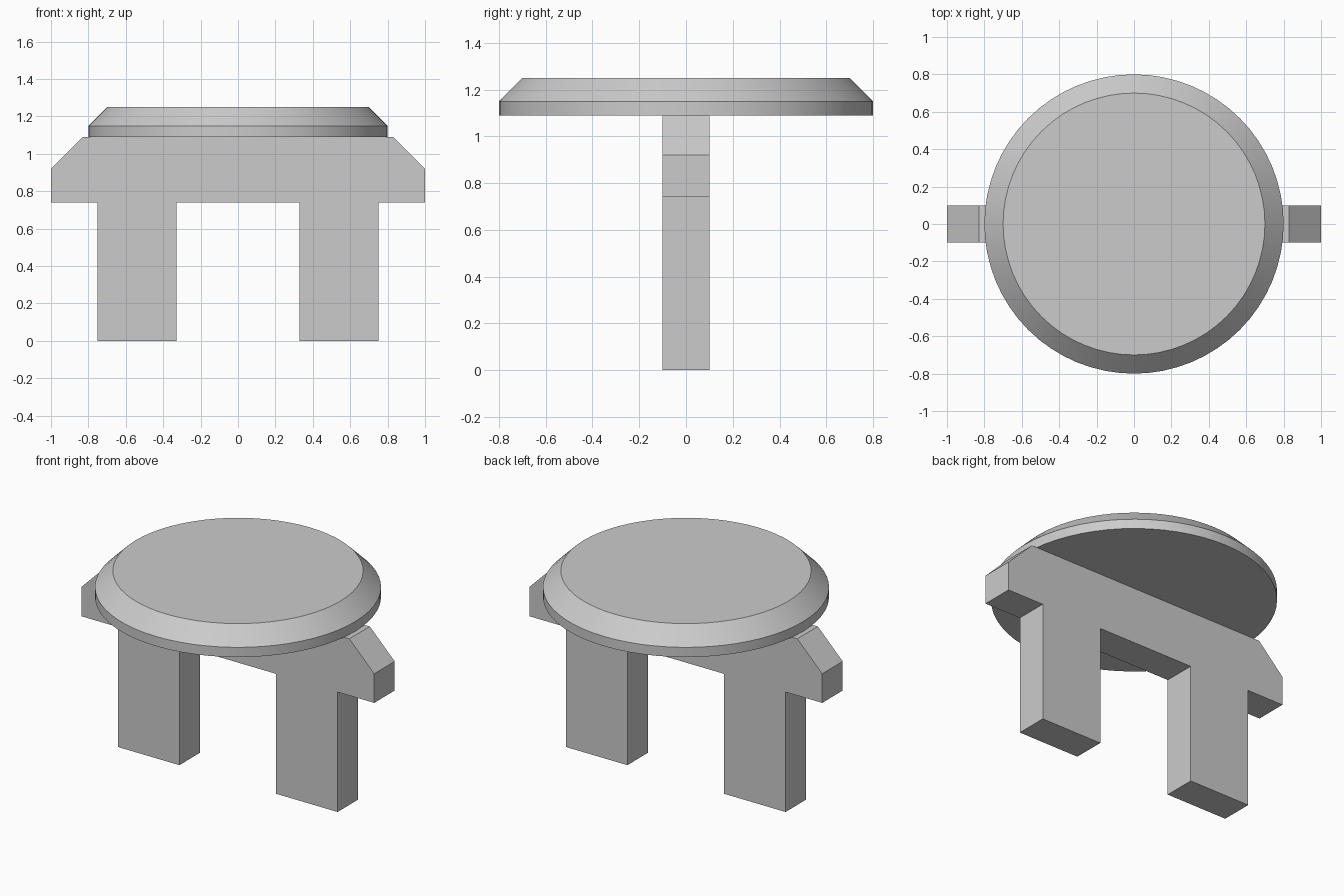
import bpy
import bmesh
from math import cos, sin, tau, radians

cube = bpy.data.objects.get("Cube")
if cube:
    bpy.data.objects.remove(cube, do_unlink=True)

# Single plain grey material
grey = bpy.data.materials.new("plain grey")
grey.use_nodes = True
colour = (0.6, 0.6, 0.6, 1)
grey.diffuse_color = colour
grey.node_tree.nodes["Principled BSDF"].inputs["Base Color"].default_value = colour


def finish(name, bm):
    bmesh.ops.recalc_face_normals(bm, faces=bm.faces)
    mesh = bpy.data.meshes.new(name)
    bm.to_mesh(mesh)
    bm.free()
    mesh.materials.append(grey)
    obj = bpy.data.objects.new(name, mesh)
    bpy.context.collection.objects.link(obj)
    return obj


# Upright support: two legs, a crossbar and chamfered shoulders in one profile
half = [(0.33, 0.74), (0.33, 0), (0.75, 0), (0.75, 0.74),
        (1, 0.74), (1, 0.92), (0.83, 1.09)]
profile = half + [(-x, z) for x, z in reversed(half)]
depth = 0.1
bm = bmesh.new()
face = bm.faces.new([bm.verts.new((x, -depth, z)) for x, z in profile])
side = bmesh.ops.extrude_face_region(bm, geom=[face], use_keep_orig=True)
moved = [v for v in side["geom"] if isinstance(v, bmesh.types.BMVert)]
bmesh.ops.translate(bm, verts=moved, vec=(0, 2 * depth, 0))
finish("upright_support", bm)

# Round top: short rim with a wide bevel up to the flat face
SIDES = 64
bm = bmesh.new()
rings = [[bm.verts.new((r * cos(tau * i / SIDES), r * sin(tau * i / SIDES), z))
          for i in range(SIDES)]
         for r, z in [(0.8, 1.09), (0.8, 1.15), (0.7, 1.25)]]
for low, high in zip(rings, rings[1:]):
    for i in range(SIDES):
        j = (i + 1) % SIDES
        bm.faces.new((low[i], low[j], high[j], high[i]))
bm.faces.new(rings[0])
bm.faces.new(rings[-1])
top = finish("round_top", bm)

bpy.ops.object.select_all(action="DESELECT")
top.select_set(True)
bpy.context.view_layer.objects.active = top
bpy.ops.object.shade_smooth_by_angle(angle=radians(30))
